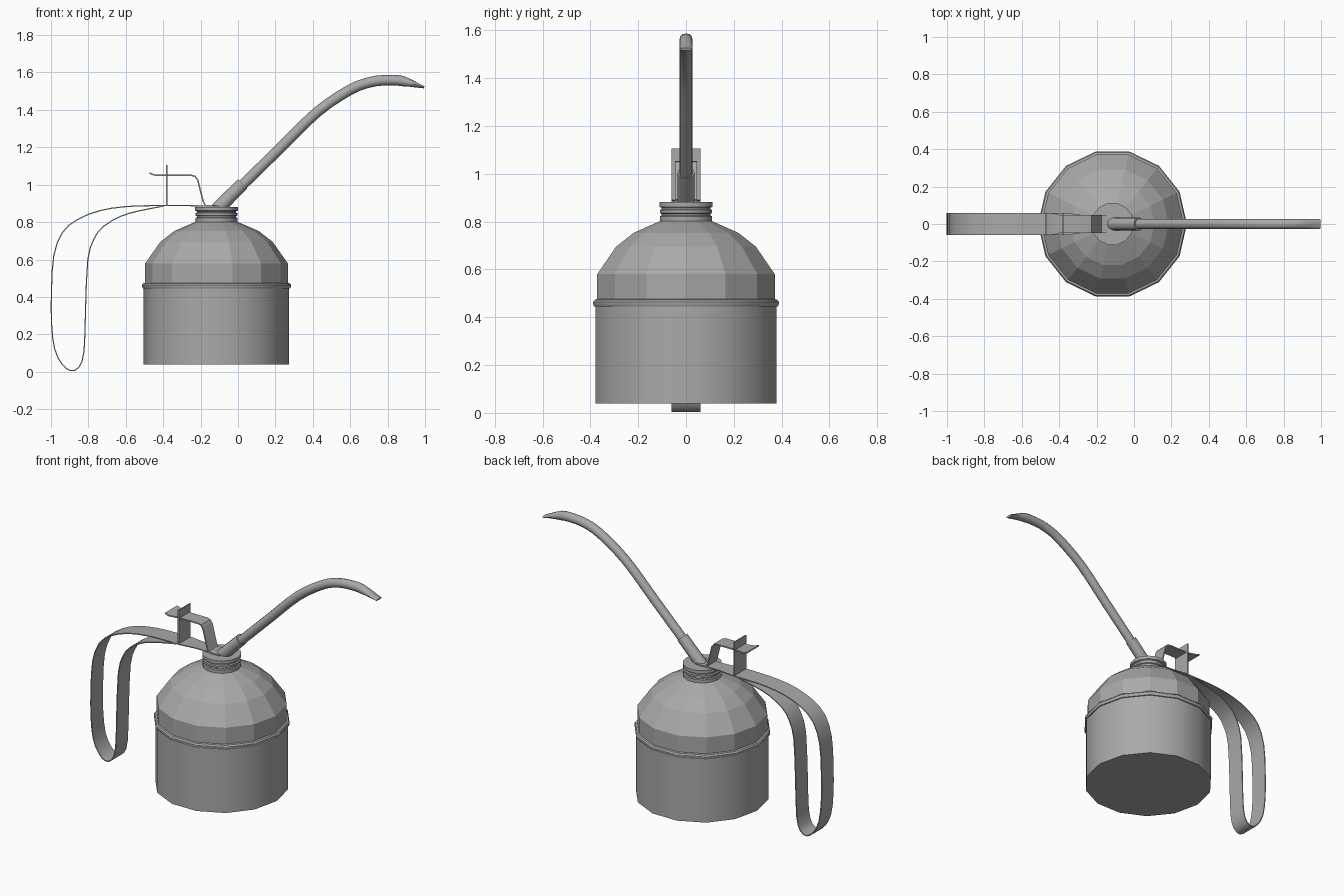
import bpy, bmesh, math
from mathutils import Vector

if "Cube" in bpy.data.objects:
    bpy.data.objects.remove(bpy.data.objects["Cube"], do_unlink=True)

steel = bpy.data.materials.new("grey steel")
steel.use_nodes = True
GREY = (0.4, 0.4, 0.4, 1)
steel.diffuse_color = GREY
steel.node_tree.nodes["Principled BSDF"].inputs["Base Color"].default_value = GREY

CAN_X = -0.115
SIDES = 14


def finish(name, bm, smooth=None):
    """Turn a bmesh into a named steel object."""
    bmesh.ops.recalc_face_normals(bm, faces=bm.faces)
    mesh = bpy.data.meshes.new(name)
    bm.to_mesh(mesh)
    bm.free()
    mesh.materials.append(steel)
    obj = bpy.data.objects.new(name, mesh)
    bpy.context.collection.objects.link(obj)
    if smooth:
        bpy.ops.object.select_all(action="DESELECT")
        obj.select_set(True)
        bpy.context.view_layer.objects.active = obj
        bpy.ops.object.shade_smooth_by_angle(angle=math.radians(smooth))
    return obj


def skin(bm, rings):
    """Join successive vertex rings and cap both ends."""
    for a, b in zip(rings, rings[1:]):
        n = len(a)
        for i in range(n):
            j = (i + 1) % n
            bm.faces.new((a[i], a[j], b[j], b[i]))
    bm.faces.new(rings[0])
    bm.faces.new(rings[-1])


def lathe(name, profile, smooth=None):
    """Turn a (radius, height) profile around the can's axis."""
    bm = bmesh.new()
    rings = []
    for r, z in profile:
        angles = [math.tau * i / SIDES for i in range(SIDES)]
        rings.append([bm.verts.new((CAN_X + r * math.cos(a), r * math.sin(a), z))
                      for a in angles])
    skin(bm, rings)
    return finish(name, bm, smooth)


def frames(path):
    """Points in the xz plane with their in-plane normals."""
    pts = [Vector((x, 0, z)) for x, z in path]
    for i, p in enumerate(pts):
        before = (p - pts[i - 1]).normalized() if i else Vector()
        after = (pts[i + 1] - p).normalized() if i + 1 < len(pts) else Vector()
        t = (before + after).normalized()
        yield p, Vector((-t.z, 0, t.x))


def rounded(path, steps=3):
    """Catmull-Rom smoothing of a path."""
    pts = [Vector(p) for p in path]
    pts = [2 * pts[0] - pts[1]] + pts + [2 * pts[-1] - pts[-2]]
    out = []
    for a, b, c, d in zip(pts, pts[1:], pts[2:], pts[3:]):
        for k in range(steps):
            t = k / steps
            out.append(tuple(0.5 * (2 * b + (c - a) * t + (2 * a - 5 * b + 4 * c - d) * t ** 2
                                    + (3 * b - a - 3 * c + d) * t ** 3)))
    return out + [tuple(pts[-2])]


def tube(name, path, radii, lateral, sides=12):
    """Sweep an ellipse: radii in the path's plane, lateral across it."""
    bm = bmesh.new()
    rings = []
    for (p, n), r in zip(frames(path), radii):
        angles = [math.tau * i / sides for i in range(sides)]
        rings.append([bm.verts.new(p + n * r * math.cos(a) + Vector((0, lateral * math.sin(a), 0)))
                      for a in angles])
    skin(bm, rings)
    return finish(name, bm, 40)


def strap(name, path, widths, thick=0.006):
    """Sweep a flat metal strip along a path."""
    bm = bmesh.new()
    rings = []
    for (p, n), w in zip(frames(path), widths):
        rings.append([bm.verts.new(p + n * thick / 2 * s + Vector((0, w * t, 0)))
                      for s, t in ((-1, -1), (1, -1), (1, 1), (-1, 1))])
    skin(bm, rings)
    return finish(name, bm, 35)


# Oil can body
lathe("can_body", [(0.389, 0.04), (0.389, 0.45)], 30)
lathe("seam_ring", [(0.385, 0.443), (0.394, 0.446), (0.398, 0.454), (0.398, 0.464),
                    (0.392, 0.473), (0.38, 0.476)], 30)
lathe("dome", [(0.381, 0.46), (0.381, 0.58), (0.3, 0.695), (0.225, 0.753), (0.112, 0.802)])

# Threaded neck and cap
lathe("neck", [(0.112, 0.79), (0.112, 0.822), (0.105, 0.826), (0.105, 0.832), (0.112, 0.836),
               (0.112, 0.848), (0.105, 0.852), (0.105, 0.858), (0.114, 0.862), (0.114, 0.882)], 30)

# Spout with collar and flattened tip
tube("spout_collar", [(-0.115, 0.865), (0.025, 1.005)], [0.037, 0.035], 0.036)
spout = rounded([(0.0, 0.975), (0.22, 1.19), (0.425, 1.39), (0.6, 1.508), (0.71, 1.549),
                 (0.8, 1.559), (0.88, 1.554), (0.995, 1.521)])
tip = [min(0.028, 0.006 + max(0, 0.995 - x) * 0.19) for x, z in spout]
tube("spout", spout, tip, 0.028)

# Looped strap handle
loop = [(-0.1, 0.885), (-0.26, 0.888), (-0.47, 0.888), (-0.61, 0.882), (-0.74, 0.861),
        (-0.86, 0.813), (-0.94, 0.743), (-0.985, 0.62), (-0.997, 0.44), (-0.997, 0.26),
        (-0.98, 0.12), (-0.94, 0.04), (-0.895, 0.006), (-0.85, 0.025), (-0.823, 0.11),
        (-0.815, 0.34), (-0.803, 0.6), (-0.77, 0.71), (-0.722, 0.775), (-0.63, 0.83),
        (-0.53, 0.86), (-0.4, 0.885)]
handle = rounded(loop, 2)
strap("handle", handle, [0.06 if x < -0.3 else 0.046 for x, z in handle])

# Thumb lever passing through its upright guide
lever = [(-0.473, 1.062), (-0.447, 1.052), (-0.39, 1.05), (-0.249, 1.05), (-0.23, 1.045),
         (-0.215, 1.025), (-0.186, 0.91), (-0.175, 0.89), (-0.14, 0.885)]
strap("thumb_lever", lever, [0.06, 0.06] + [0.047] * 7, 0.008)
strap("lever_guide", [(-0.38, 0.885), (-0.38, 1.105)], [0.06, 0.06], 0.008)
